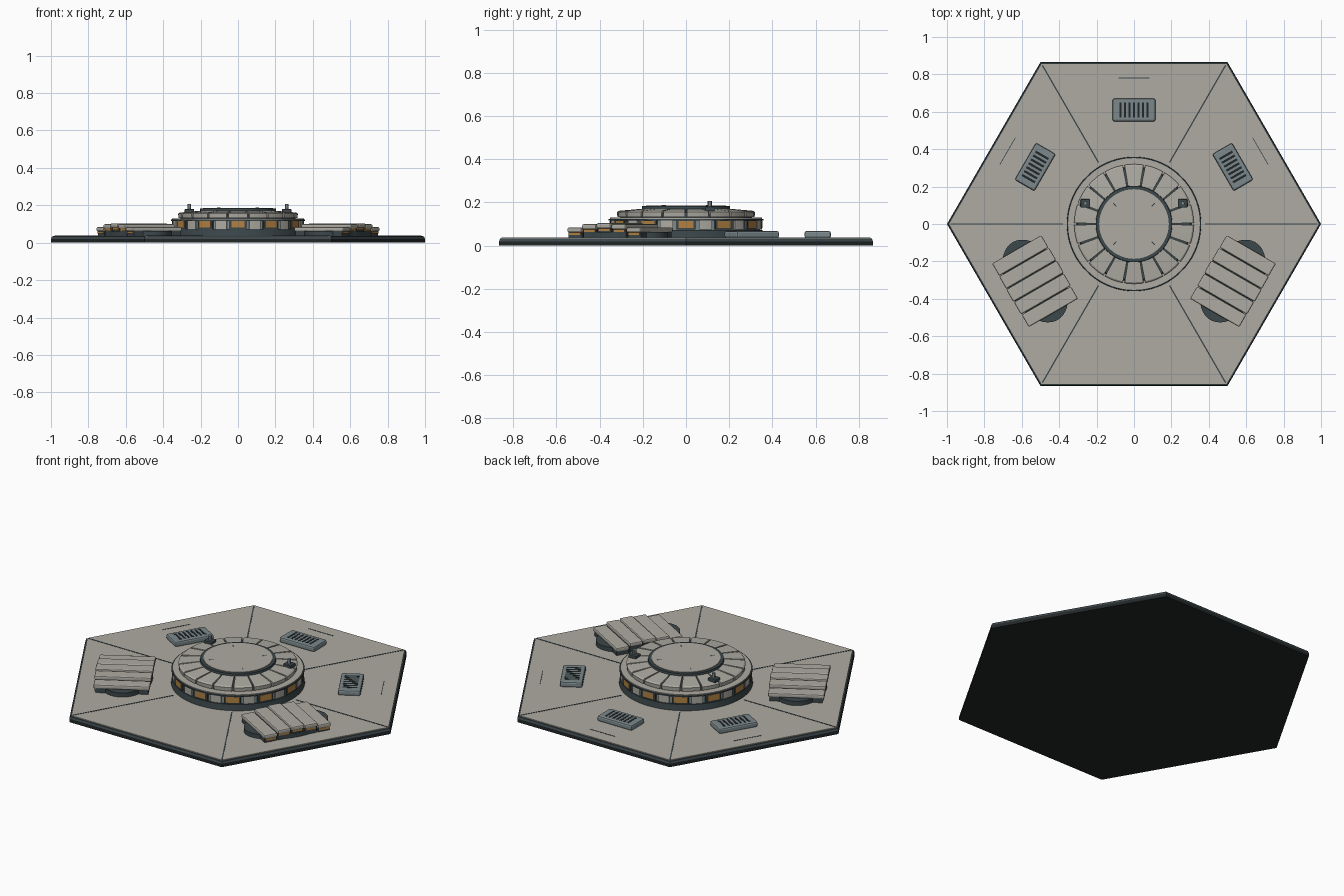
import bpy, bmesh, math
from mathutils import Matrix, Vector

if "Cube" in bpy.data.objects:
    bpy.data.objects.remove(bpy.data.objects["Cube"])

def mat(name, c):
    m = bpy.data.materials.new(name)
    m.diffuse_color = (*c, 1)
    m.use_nodes = True
    m.node_tree.nodes["Principled BSDF"].inputs["Base Color"].default_value = m.diffuse_color
    return m

HULL = mat("warm_grey", (0.42, 0.41, 0.365))
STEEL = mat("blue_grey", (0.20, 0.25, 0.265))
SLATE = mat("dark_slate", (0.045, 0.063, 0.07))
BLACK = mat("near_black", (0.016, 0.02, 0.021))
AMBER = mat("amber", (0.44, 0.22, 0.055))
DECK = 0.037

def finish(bm, name, m, smooth=False, bevel=0):
    bmesh.ops.recalc_face_normals(bm, faces=bm.faces)
    me = bpy.data.meshes.new(name)
    bm.to_mesh(me)
    bm.free()
    me.materials.append(m)
    ob = bpy.data.objects.new(name, me)
    bpy.context.collection.objects.link(ob)
    if bevel:
        b = ob.modifiers.new("bevel", 'BEVEL')
        b.width, b.segments = bevel, 2
    if smooth:
        bpy.context.view_layer.objects.active = ob
        ob.select_set(True)
        bpy.ops.object.shade_smooth_by_angle(angle=math.radians(30))
        ob.select_set(False)
    return ob

def box(name, m, ang, u, v, z, size, bevel=0):
    """Box at radial distance u, tangential offset v, turned by ang degrees."""
    bm = bmesh.new()
    bmesh.ops.create_cube(bm, size=1)
    M = (Matrix.Rotation(math.radians(ang), 4, 'Z') @ Matrix.Translation((u, v, z))
         @ Matrix.Diagonal((*size, 1)))
    bmesh.ops.transform(bm, matrix=M, verts=bm.verts)
    return finish(bm, name, m, bevel=bevel)

def prism(name, m, r, z0, z1, n=72, r2=None, sx=1, sy=1, M=Matrix(), smooth=True):
    bm = bmesh.new()
    bmesh.ops.create_cone(bm, cap_ends=True, segments=n, radius1=r,
                          radius2=r if r2 is None else r2, depth=z1 - z0)
    T = M @ Matrix.Translation((0, 0, (z0 + z1) / 2)) @ Matrix.Diagonal((sx, sy, 1, 1))
    bmesh.ops.transform(bm, matrix=T, verts=bm.verts)
    return finish(bm, name, m, smooth)

def hexagon(name, m, r, z0, z1, r2=None):
    bm = bmesh.new()
    rings = [[bm.verts.new((q * math.cos(math.radians(60 * i)), q * math.sin(math.radians(60 * i)), z))
              for i in range(6)] for q, z in ((r, z0), (r2 or r, z1))]
    for i in range(6):
        j = (i + 1) % 6
        bm.faces.new((rings[0][i], rings[0][j], rings[1][j], rings[1][i]))
    bm.faces.new(rings[0][::-1])
    bm.faces.new(rings[1])
    return finish(bm, name, m)

def sector(name, m, a0, a1, profile, steps=4):
    """Sweep a closed (radius, z) profile between two angles in degrees."""
    bm = bmesh.new()
    rows = []
    for s in range(steps + 1):
        a = math.radians(a0 + (a1 - a0) * s / steps)
        rows.append([bm.verts.new((r * math.cos(a), r * math.sin(a), z)) for r, z in profile])
    k = len(profile)
    for p, q in zip(rows, rows[1:]):
        for i in range(k):
            bm.faces.new((p[i], p[(i + 1) % k], q[(i + 1) % k], q[i]))
    bm.faces.new(rows[0])
    bm.faces.new(rows[-1][::-1])
    return finish(bm, name, m)

# Hexagonal base with trim and deck
hexagon("base_slab", BLACK, 1.0, 0, 0.02)
hexagon("base_trim", SLATE, 1.0, 0.02, 0.032, 0.995)
hexagon("deck", HULL, 0.988, 0.03, DECK)
for i in range(6):
    box("deck_seam", SLATE, 60 * i, 0.68, 0, DECK, (0.60, 0.007, 0.003))

# Central round hull
prism("hull_foot", SLATE, 0.36, 0.03, 0.072, r2=0.355)
prism("hull_window_band", STEEL, 0.343, 0.07, 0.12)
prism("hull_cornice_edge", SLATE, 0.358, 0.117, 0.124)
prism("hull_cornice", HULL, 0.352, 0.12, 0.129)
prism("roof_core", SLATE, 0.308, 0.125, 0.154, r2=0.30)
prism("roof_core_top", SLATE, 0.30, 0.15, 0.162, r2=0.20)
for i in range(12):
    a = 30 * i
    box("window_frame", SLATE, a, 0.345, 0, 0.097, (0.012, 0.09, 0.046))
    box("window", AMBER, a, 0.3495, 0, 0.098, (0.008, 0.07, 0.034))
    sector("hull_pillar", HULL, a + 10, a + 20,
           [(0.33, 0.074), (0.352, 0.074), (0.352, 0.118), (0.33, 0.118)])

# Roof panels around the cap
for i in range(18):
    a = 20 * i
    sector("roof_panel", HULL, a + 0.9, a + 19.1,
           [(0.20, 0.135), (0.318, 0.133), (0.32, 0.155), (0.312, 0.161), (0.20, 0.171)])
prism("cap_ring", SLATE, 0.207, 0.15, 0.183, r2=0.203)
prism("cap_disc", HULL, 0.186, 0.15, 0.186)
for i in range(4):
    box("cap_tick", SLATE, 45 + 90 * i, 0.145, 0, 0.186, (0.025, 0.004, 0.002))

# Two roof sensors
for s in (-1, 1):
    M = Matrix.Translation((s * 0.26, 0.11, 0))
    box("sensor_box", SLATE, 0, s * 0.26, 0.11, 0.169, (0.05, 0.046, 0.022), 0.004)
    prism("sensor_mast", STEEL, 0.01, 0.17, 0.207, n=12, M=M)

# Two slatted shelters on the front side panels
for ang in (-30, 210):
    M = Matrix.Rotation(math.radians(ang), 4, 'Z') @ Matrix.Translation((0.61, 0, 0))
    prism("shelter_body", SLATE, 1, 0.03, 0.062, n=48, sx=0.15, sy=0.24, M=M)
    for k in range(-2, 3):
        top = 0.104 - 0.005 * k * k
        box("shelter_core", SLATE, ang, 0.61, k * 0.079, (0.04 + top) / 2 - 0.01,
            (0.285, 0.07, top - 0.05))
        box("shelter_slat", HULL, ang, 0.611, k * 0.079, top - 0.012,
            (0.312 - 0.004 * abs(k), 0.076, 0.024), 0.007)
        box("shelter_light", AMBER, ang, 0.754, k * 0.079, top - 0.03, (0.008, 0.06, 0.012))

# Three vents with grilles and edge markings on the rear panels
for ang in (30, 90, 150):
    box("vent_housing", STEEL, ang, 0.61, 0, 0.051, (0.122, 0.228, 0.032), 0.009)
    for k in range(-3, 4):
        box("vent_slot", BLACK, ang, 0.61, k * 0.024, 0.0665, (0.08, 0.012, 0.003))
    box("edge_marking", SLATE, ang, 0.78, 0, DECK, (0.004, 0.165, 0.003))
